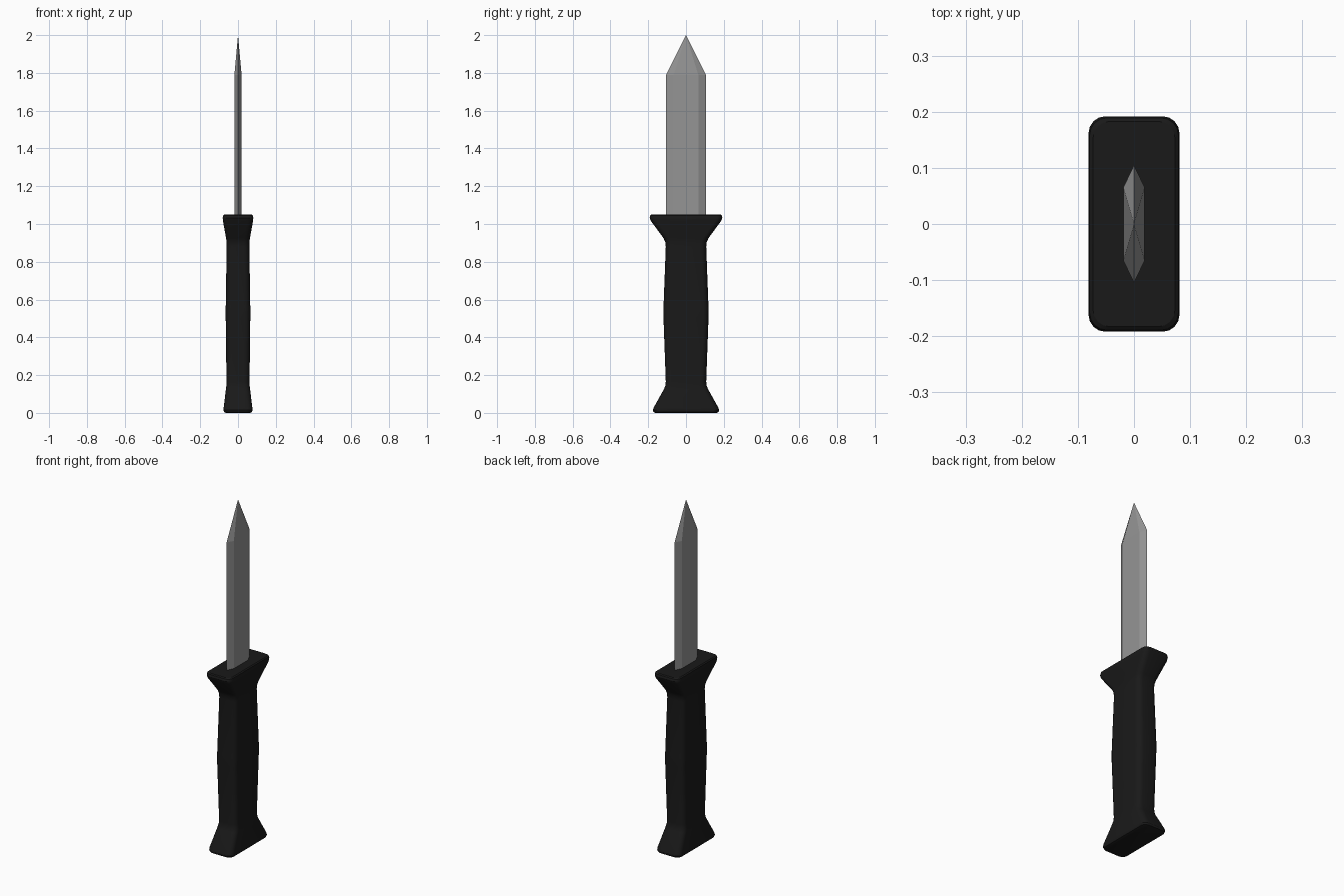
import bpy, bmesh, math

if "Cube" in bpy.data.objects:
    bpy.data.objects.remove(bpy.data.objects["Cube"])


def loft(name, rings, tip=None):
    """Bridge equal-sized rings of points, capping the ends or closing to a tip."""
    bm = bmesh.new()
    loops = [[bm.verts.new(p) for p in ring] for ring in rings]
    n = len(loops[0])
    for a, b in zip(loops, loops[1:]):
        for i in range(n):
            j = (i + 1) % n
            bm.faces.new((a[i], a[j], b[j], b[i]))
    bm.faces.new(loops[0][::-1])
    if tip:
        t = bm.verts.new(tip)
        for i in range(n):
            bm.faces.new((loops[-1][i], loops[-1][(i + 1) % n], t))
    else:
        bm.faces.new(loops[-1])
    bmesh.ops.recalc_face_normals(bm, faces=bm.faces)
    mesh = bpy.data.meshes.new(name)
    bm.to_mesh(mesh)
    bm.free()
    obj = bpy.data.objects.new(name, mesh)
    bpy.context.collection.objects.link(obj)
    return obj


def rounded_rect(hx, hy, z, r=0.03, steps=4):
    pts = []
    for q, (sx, sy) in enumerate([(1, 1), (-1, 1), (-1, -1), (1, -1)]):
        for k in range(steps + 1):
            a = math.pi / 2 * (q + k / steps)
            pts.append((sx * (hx - r) + r * math.cos(a),
                        sy * (hy - r) + r * math.sin(a), z))
    return pts


# Handle with flared pommel and guard: (half x, half y, z)
sections = [
    (0.065, 0.163, 0.0), (0.073, 0.172, 0.004), (0.077, 0.175, 0.014),
    (0.076, 0.172, 0.026), (0.064, 0.117, 0.125), (0.062, 0.110, 0.142),
    (0.061, 0.107, 0.165), (0.065, 0.119, 0.50), (0.065, 0.119, 0.56),
    (0.060, 0.107, 0.88), (0.061, 0.110, 0.905), (0.063, 0.119, 0.925),
    (0.080, 0.187, 1.018), (0.081, 0.192, 1.033), (0.079, 0.189, 1.045),
    (0.073, 0.183, 1.05),
]
handle = loft("handle", [rounded_rect(*s) for s in sections])
black = bpy.data.materials.new("black_grip")
black.diffuse_color = (0.01, 0.01, 0.01, 1)
black.use_nodes = True
black.node_tree.nodes["Principled BSDF"].inputs["Base Color"].default_value = black.diffuse_color
handle.data.materials.append(black)
bpy.context.view_layer.objects.active = handle
handle.select_set(True)
bpy.ops.object.shade_smooth_by_angle(angle=math.radians(30))

# Double-edged blade with hexagonal section and pointed tip
hexagon = [(0, 0.105), (-0.019, 0.065), (-0.019, -0.065),
           (0, -0.105), (0.019, -0.065), (0.019, 0.065)]
blade = loft("blade", [[(x, y, z) for x, y in hexagon] for z in (1.0, 1.79)],
             tip=(0, 0, 2.0))
steel = bpy.data.materials.new("steel")
steel.diffuse_color = (0.3, 0.3, 0.3, 1)
steel.use_nodes = True
steel.node_tree.nodes["Principled BSDF"].inputs["Base Color"].default_value = steel.diffuse_color
blade.data.materials.append(steel)
